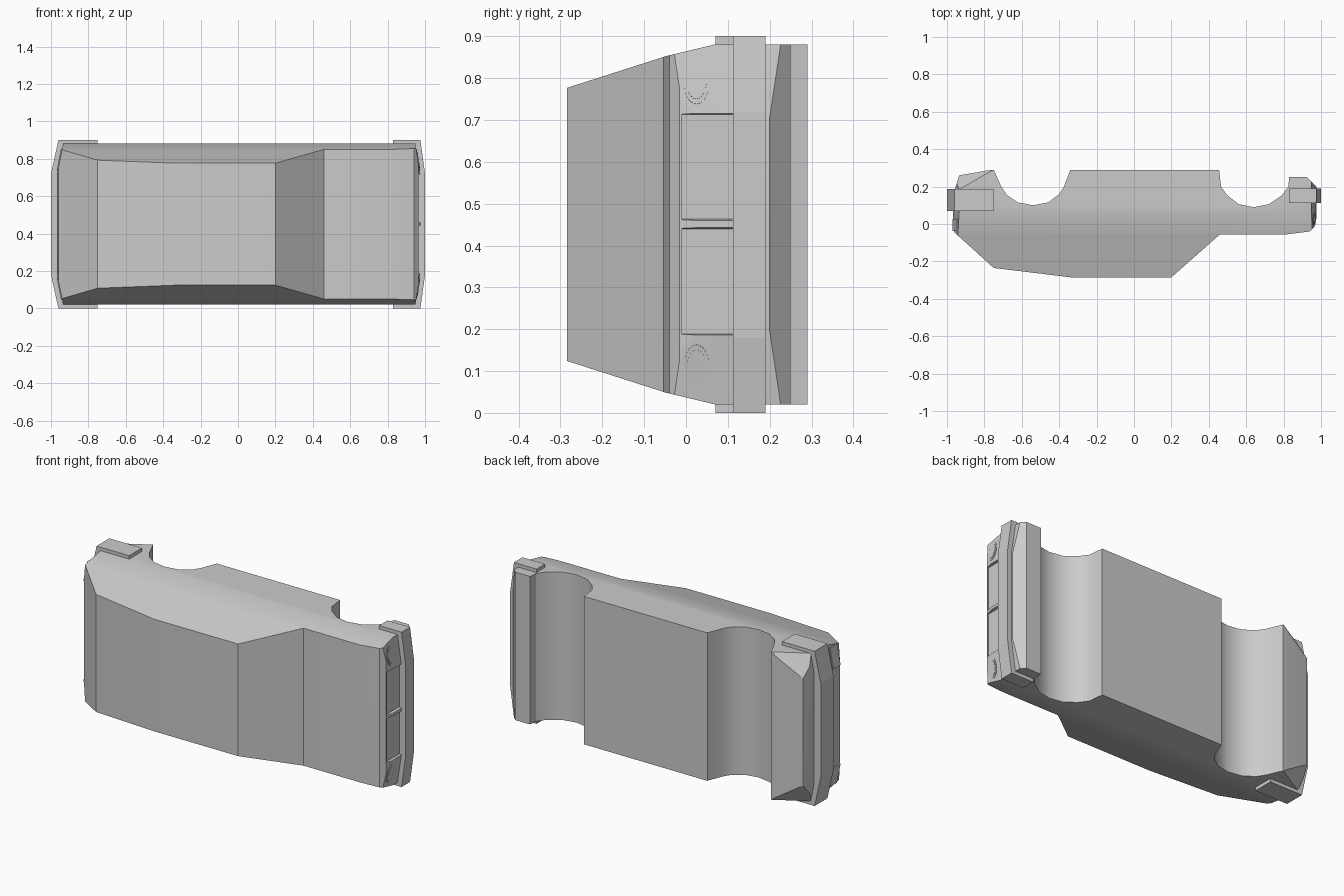
import bpy, bmesh
from math import atan, pi
from mathutils import Vector, Matrix

if "Cube" in bpy.data.objects:
    bpy.data.objects.remove(bpy.data.objects["Cube"])

ZC = 0.4525   # symmetry plane of the car, which lies on its side


def prism(pts, place, a, b):
    """Closed prism from a 2D outline; place(u, v, w) gives a 3D point."""
    bm = bmesh.new()
    lo = [bm.verts.new(place(u, v, a)) for u, v in pts]
    hi = [bm.verts.new(place(u, v, b)) for u, v in pts]
    bm.faces.new(lo)
    bm.faces.new(hi[::-1])
    n = len(pts)
    for i in range(n):
        bm.faces.new((lo[i], hi[i], hi[(i + 1) % n], lo[(i + 1) % n]))
    bmesh.ops.recalc_face_normals(bm, faces=bm.faces)
    return bm


def finish(bm, name, smooth=None):
    bmesh.ops.recalc_face_normals(bm, faces=bm.faces)
    me = bpy.data.meshes.new(name)
    bm.to_mesh(me)
    bm.free()
    ob = bpy.data.objects.new(name, me)
    bpy.context.collection.objects.link(ob)
    if smooth:
        bpy.context.view_layer.objects.active = ob
        ob.select_set(True)
        bpy.ops.object.shade_smooth_by_angle(angle=smooth)
        ob.select_set(False)
    return ob


def slice_off(bm, co, no):
    """Trim everything beyond a plane and cap the cut."""
    res = bmesh.ops.bisect_plane(bm, geom=bm.verts[:] + bm.edges[:] + bm.faces[:],
                                 dist=1e-5, plane_co=co, plane_no=no, clear_outer=True)
    edges = [e for e in res['geom_cut'] if isinstance(e, bmesh.types.BMEdge) and e.is_boundary]
    if edges:
        bmesh.ops.edgeloop_fill(bm, edges=edges)


def slice_both(bm, co, no):
    for s in (1, -1):
        slice_off(bm, Vector((co[0], co[1], ZC + s * co[2])), Vector((no[0], no[1], s * no[2])))


# body: side profile with both wheel arches
profile = [
    (-.96, -.045), (-.75, -.235), (-.34, -.285), (.2, -.285), (.46, -.055), (.82, -.055),
    (.94, -.04), (.965, -.015), (.975, .03), (.975, .2), (.925, .25), (.83, .25),
    (.825, .2), (.79, .152), (.72, .106), (.64, .09), (.56, .106), (.5, .152), (.465, .2), (.455, .29),
    (-.34, .29), (-.375, .2), (-.4, .16), (-.46, .115), (-.54, .1), (-.62, .115),
    (-.68, .155), (-.71, .2), (-.75, .29), (-.78, .287), (-.935, .26), (-.968, .15), (-.968, .0)]
bm = prism(profile, lambda u, v, w: (u, v, w), .022, .883)
# tumblehome of the sides, then the angled ends and lower rear corners
slice_both(bm, (0, .07, .4305), (0, -.24, 1))
slice_both(bm, (0, -.05, .4015), (0, -.32, 1))
slice_both(bm, (.975, 0, .255), (1, 0, .15))
slice_both(bm, (-.968, 0, .265), (-1, 0, .2))
slice_both(bm, (-.752, .29, .4305), (-.0625, .108, .069))
body = finish(bm, "car_body", pi / 6)

# grille recesses, two tapered pockets either side of a centre bar
for z0, z1 in ((.183, .45), (.457, .723)):
    b = prism([(-.01, z0), (.115, z0), (.115, z1), (-.01, z1)],
              lambda u, v, w: (w, u, v), .96, 1.0)
    mid = (z0 + z1) / 2
    for v in b.verts:
        if v.co.x < .98:
            v.co.z = mid + (v.co.z - mid) * .94
    cutter = finish(b, "grille_cutter")
    mod = body.modifiers.new("grille", 'BOOLEAN')
    mod.operation, mod.solver, mod.object = 'DIFFERENCE', 'EXACT', cutter
    bpy.context.view_layer.objects.active = body
    bpy.ops.object.modifier_apply(modifier=mod.name)
    bpy.data.objects.remove(cutter)


# bumpers: plan outlines with angled corners
def bumper(name, inner, corner, outer, y0, y1):
    half = [(inner, -.4505), (corner, -.4505), (outer, -.27)]
    pts = half + [(x, -z) for x, z in reversed(half)]
    return finish(prism(pts, lambda u, v, w: (u, w, ZC + v), y0, y1), name)


bumper("front_bumper", .83, .975, 1.0, .112, .19)
bumper("rear_bumper", -.75, -.96, -1.0, .07, .188)

# headlights: stepped oval discs on the angled front corners
for s, side in ((1, "upper"), (-1, "lower")):
    for part, ry, rz, depth in (("rim", .031, .056, .016), ("lens", .024, .044, .02)):
        bm = bmesh.new()
        bmesh.ops.create_cone(bm, cap_ends=True, segments=24, radius1=1, radius2=1, depth=1)
        m = (Matrix.Translation((.957, .025, ZC + s * .342))
             @ Matrix.Rotation(-s * atan(.15), 4, 'Y')
             @ Matrix.Diagonal((depth, ry, rz, 1)) @ Matrix.Rotation(pi / 2, 4, 'Y'))
        bmesh.ops.transform(bm, matrix=m, verts=bm.verts)
        finish(bm, f"headlight_{part}_{side}", pi / 6)

    # tail lights on the angled rear corners
    bm = bmesh.new()
    bmesh.ops.create_cube(bm, size=1)
    m = (Matrix.Translation((-.952, -.005, ZC + s * .345))
         @ Matrix.Rotation(s * atan(.2), 4, 'Y') @ Matrix.Diagonal((.012, .065, .12, 1)))
    bmesh.ops.transform(bm, matrix=m, verts=bm.verts)
    finish(bm, f"tail_light_{side}")

# stand the model exactly on z = 0
for ob in bpy.data.objects:
    ob.data.transform(Matrix.Translation((0, 0, -.002)))
